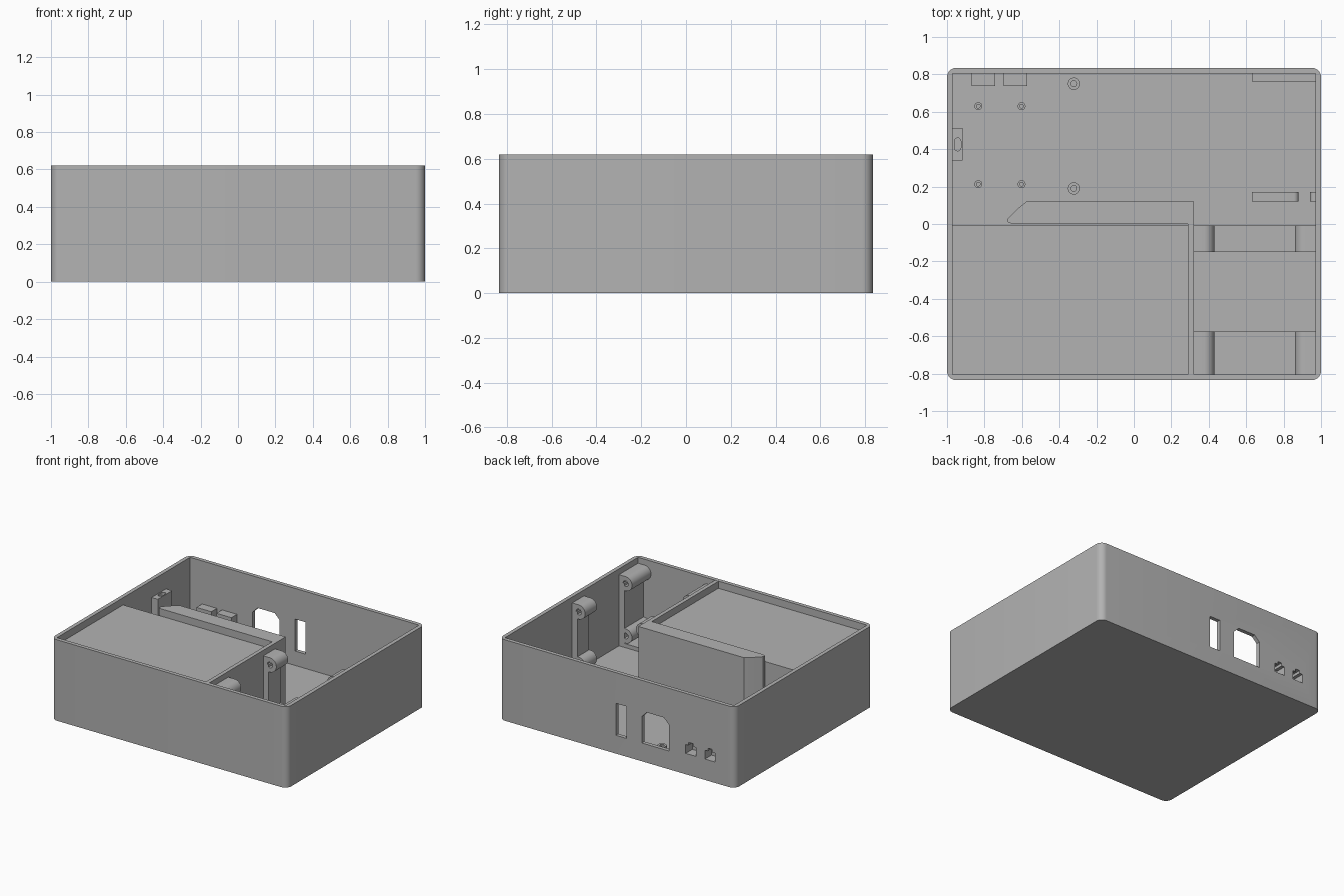
import bpy, bmesh, math

if "Cube" in bpy.data.objects:
    bpy.data.objects.remove(bpy.data.objects["Cube"])

H = 0.62       # rim height
FLOOR = 0.03   # floor thickness

grey = bpy.data.materials.new("plain_grey")
grey.diffuse_color = (0.45, 0.45, 0.45, 1)
grey.use_nodes = True
grey.node_tree.nodes["Principled BSDF"].inputs["Base Color"].default_value = grey.diffuse_color


def prism(name, pts, axis, a, b):
    """Extrude a 2D profile along an axis: z takes (x, y), y takes (x, z)."""
    def place(p, t):
        return (p[0], p[1], t) if axis == 'z' else (p[0], t, p[1])
    bm = bmesh.new()
    lo = [bm.verts.new(place(p, a)) for p in pts]
    hi = [bm.verts.new(place(p, b)) for p in pts]
    bm.faces.new(lo)
    bm.faces.new(hi)
    for i in range(len(pts)):
        j = (i + 1) % len(pts)
        bm.faces.new((lo[i], lo[j], hi[j], hi[i]))
    bmesh.ops.recalc_face_normals(bm, faces=bm.faces)
    me = bpy.data.meshes.new(name)
    bm.to_mesh(me)
    bm.free()
    me.materials.append(grey)
    ob = bpy.data.objects.new(name, me)
    bpy.context.collection.objects.link(ob)
    return ob


def box(name, x0, x1, y0, y1, z0, z1):
    return prism(name, [(x0, y0), (x1, y0), (x1, y1), (x0, y1)], 'z', z0, z1)


def arc(cx, cy, r, a0, a1, n):
    return [(cx + r * math.cos(math.radians(a0 + (a1 - a0) * i / n)),
             cy + r * math.sin(math.radians(a0 + (a1 - a0) * i / n))) for i in range(n + 1)]


def circle(cx, cy, r, n=24):
    return arc(cx, cy, r, 0, 360, n)[:-1]


def cut(ob, cutter):
    cutter.hide_render = True
    mod = ob.modifiers.new("cut", 'BOOLEAN')
    mod.operation = 'DIFFERENCE'
    mod.solver = 'EXACT'
    mod.object = cutter
    bpy.context.view_layer.objects.active = ob
    bpy.ops.object.modifier_apply(modifier=mod.name)
    bpy.data.objects.remove(cutter)


# Outer shell with rounded vertical corners
r = 0.05
outline = []
for cx, cy, a in ((1, 1, 0), (-1, 1, 90), (-1, -1, 180), (1, -1, 270)):
    outline += arc(cx * (1 - r), cy * (0.835 - r), r, a, a + 90, 8)
shell = prism("shell", outline, 'z', 0, H)
cut(shell, box("cavity", -0.97, 0.97, -0.805, 0.805, FLOOR, 1))

# Back wall openings: switch slot and chamfered power inlet
cut(shell, box("slot_cut", -0.08, 0.01, 0.75, 0.9, 0.14, 0.385))
cut(shell, prism("inlet_cut", [(-0.44, 0.14), (-0.21, 0.14), (-0.21, 0.342), (-0.253, 0.385),
                               (-0.397, 0.385), (-0.44, 0.342)], 'y', 0.75, 0.9))


# Socket modules on the back wall, open to the outside
def socket_profile(cx):
    return [(cx - 0.043, 0.16), (cx + 0.043, 0.16), (cx + 0.043, 0.228), (cx + 0.018, 0.228),
            (cx + 0.018, 0.25), (cx - 0.018, 0.25), (cx - 0.018, 0.228), (cx - 0.043, 0.228)]


for cx, hx in ((-0.805, -0.788), (-0.635, -0.625)):
    cut(shell, prism("socket_cut", socket_profile(hx), 'y', 0.75, 0.9))
    module = box("socket_module", cx - 0.063, cx + 0.063, 0.737, 0.81, FLOOR - 0.01, 0.29)
    cut(module, prism("socket_pocket", socket_profile(hx), 'y', 0.755, 0.9))

# Raised deck at the front left, side wall and rear ledge
box("deck", -0.98, 0.30, -0.815, -0.005, FLOOR - 0.01, 0.565)
prism("deck_wall", [(0.29, -0.815), (0.32, -0.815), (0.32, 0.12), (-0.575, 0.12),
                    (-0.62, 0.085), (-0.675, 0.03), (-0.675, 0.01), (-0.65, 0), (0.29, 0)],
      'z', FLOOR - 0.01, H - 0.002)

# Mounting frames in the front right bay: floor rib, webs and bored bosses
for y0, y1 in ((-0.815, -0.575), (-0.15, -0.008)):
    box("frame_rib", 0.31, 0.98, y0, y1, FLOOR - 0.01, 0.06)
    for wall, s in ((0.32, 1), (0.97, -1)):
        x0, x1 = sorted((wall - s * 0.01, wall + s * 0.045))
        box("frame_web", x0, x1, y0, y1, FLOOR - 0.01, 0.52)
        cx = wall + s * 0.055
        for z in (0.12, 0.52):
            profile = [(wall - s * 0.01, z + 0.055), (wall - s * 0.01, z - 0.055)]
            profile += [(cx + s * (px - cx), pz) for px, pz in arc(cx, z, 0.055, -90, 90, 16)]
            boss = prism("frame_boss", profile, 'y', y0, y1)
            cut(boss, prism("boss_hole", circle(cx, z, 0.022), 'y', max(y0 - 0.1, -0.79), y1 + 0.1))

# Low rails at the rear right
box("rear_rail", 0.63, 0.98, 0.762, 0.81, FLOOR - 0.01, 0.1)
prism("front_rail", [(0.63, FLOOR - 0.01), (0.88, FLOOR - 0.01)]
      + arc(0.855, 0.075, 0.025, 0, 90, 8) + [(0.63, 0.1)], 'y', 0.12, 0.172)
prism("rail_stop", [(0.98, FLOOR - 0.01), (0.98, 0.1)]
      + arc(0.965, 0.075, 0.025, 90, 180, 8) + [(0.94, FLOOR - 0.01)], 'y', 0.12, 0.172)

# Board standoffs
posts = [(x, y, 0.021, 0.010, 0.10) for x in (-0.833, -0.602) for y in (0.213, 0.63)]
posts += [(-0.322, y, 0.033, 0.016, 0.12) for y in (0.19, 0.75)]
for x, y, ro, ri, top in posts:
    post = prism("standoff", circle(x, y, ro), 'z', FLOOR - 0.01, top)
    cut(post, prism("standoff_hole", circle(x, y, ri), 'z', FLOOR + 0.005, 0.3))

# Slotted holder on the left wall
holder = box("side_holder", -0.98, -0.918, 0.34, 0.513, 0.3, 0.49)
cut(holder, prism("holder_slot", arc(-0.943, 0.443, 0.017, 0, 180, 10)
                  + arc(-0.943, 0.408, 0.017, 180, 360, 10), 'z', 0.36, 0.6))

# Smooth curved faces, keep edges sharp
bpy.ops.object.select_all(action='SELECT')
bpy.context.view_layer.objects.active = shell
bpy.ops.object.shade_smooth_by_angle(angle=math.radians(30))
